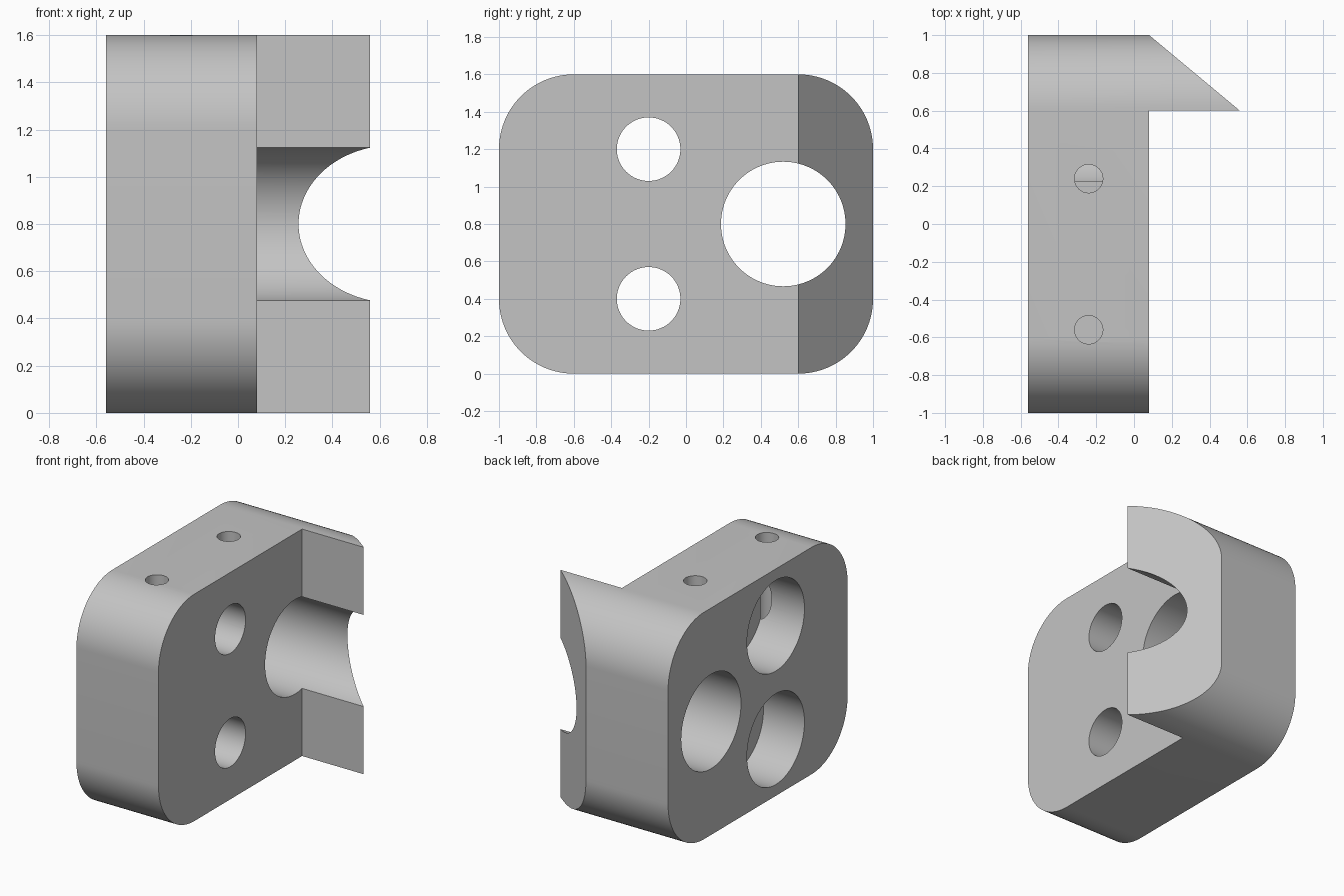
import bpy, bmesh, math
from mathutils import Matrix, Vector

# Remove the default cube
if "Cube" in bpy.data.objects:
    bpy.data.objects.remove(bpy.data.objects["Cube"], do_unlink=True)

LEFT, STEP, TIP = -0.56, 0.08, 0.56      # x of outer face, inner face, wedge tip
HEIGHT, RADIUS = 1.6, 0.4

grey = bpy.data.materials.new("plain grey")
grey.use_nodes = True
colour = (0.55, 0.55, 0.55, 1)
grey.diffuse_color = colour
grey.node_tree.nodes["Principled BSDF"].inputs["Base Color"].default_value = colour


def make_object(name, bm):
    bmesh.ops.recalc_face_normals(bm, faces=bm.faces)
    mesh = bpy.data.meshes.new(name)
    bm.to_mesh(mesh)
    bm.free()
    mesh.materials.append(grey)
    obj = bpy.data.objects.new(name, mesh)
    bpy.context.collection.objects.link(obj)
    return obj


def prism(name, points, offset):
    """Extrude a flat outline along an offset."""
    bm = bmesh.new()
    face = bm.faces.new([bm.verts.new(p) for p in points])
    ext = bmesh.ops.extrude_face_region(bm, geom=[face])["geom"]
    moved = [v for v in ext if isinstance(v, bmesh.types.BMVert)]
    bmesh.ops.translate(bm, verts=moved, vec=offset)
    return make_object(name, bm)


def rod(name, start, end, radius, segments=64):
    """Cylinder between two points."""
    a, b = Vector(start), Vector(end)
    turn = (b - a).to_track_quat("Z", "Y").to_matrix().to_4x4()
    bm = bmesh.new()
    bmesh.ops.create_cone(bm, cap_ends=True, segments=segments, radius1=radius,
                          radius2=radius, depth=(b - a).length,
                          matrix=Matrix.Translation((a + b) / 2) @ turn)
    return make_object(name, bm)


def combine(target, tool, operation):
    mod = target.modifiers.new(operation.lower(), "BOOLEAN")
    mod.operation, mod.object, mod.solver = operation, tool, "EXACT"
    bpy.context.view_layer.objects.active = target
    bpy.ops.object.modifier_apply(modifier=mod.name)
    bpy.data.objects.remove(tool, do_unlink=True)


# Rounded side outline, swept across the full width
outline = []
for i, (cy, cz) in enumerate([(0.6, 1.2), (-0.6, 1.2), (-0.6, 0.4), (0.6, 0.4)]):
    for k in range(25):
        a = math.radians(90 * i + 90 * k / 24)
        outline.append((LEFT, cy + RADIUS * math.cos(a), cz + RADIUS * math.sin(a)))
body = prism("clamp_block", outline, (TIP - LEFT + 0.1, 0, 0))

# Plan outline: slab with a tapered lip at the back
plan = [(LEFT - 0.1, -1.1), (STEP, -1.1), (STEP, 0.6), (TIP, 0.6),
        (STEP, 1.0), (STEP, 1.1), (LEFT - 0.1, 1.1)]
combine(body, prism("plan_cutter", [(x, y, -0.1) for x, y in plan],
                    (0, 0, HEIGHT + 0.2)), "INTERSECT")

# Main bore
cutters = [rod("bore_cutter", (-1, 0.52, 0.8), (1, 0.52, 0.8), 0.333, 96)]
# Counterbored screw holes
for z in (0.4, 1.2):
    cutters.append(rod("screw_cutter", (-1, -0.2, z), (1, -0.2, z), 0.17))
    cutters.append(rod("counterbore_cutter", (-1, -0.2, z), (-0.24, -0.2, z), 0.32, 96))
# Blind holes in the top
for y in (0.24, -0.56):
    cutters.append(rod("top_hole_cutter", (-0.24, y, 0.96), (-0.24, y, 2), 0.075, 48))
for cutter in cutters:
    combine(body, cutter, "DIFFERENCE")

# Smooth curved walls, sharp edges
bpy.ops.object.select_all(action="DESELECT")
body.select_set(True)
bpy.context.view_layer.objects.active = body
bpy.ops.object.shade_smooth_by_angle(angle=math.radians(25))
